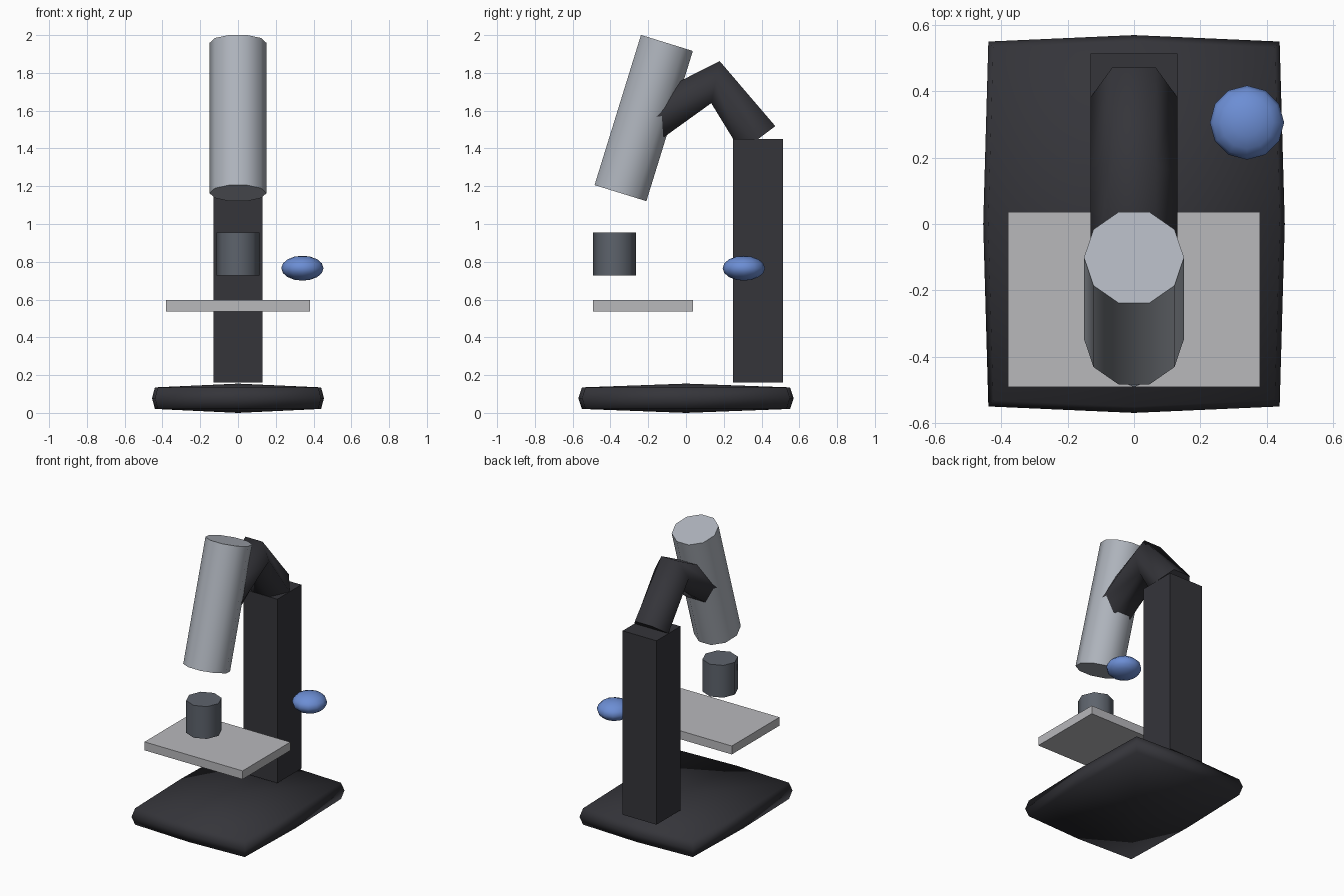
import bpy
import math
from mathutils import Vector

if "Cube" in bpy.data.objects:
    bpy.data.objects.remove(bpy.data.objects["Cube"])


def colour(name, rgb):
    m = bpy.data.materials.new(name)
    m.diffuse_color = (*rgb, 1)
    m.use_nodes = True
    m.node_tree.nodes["Principled BSDF"].inputs["Base Color"].default_value = m.diffuse_color
    return m


DARK = colour("dark_paint", (0.035, 0.035, 0.042))
METAL = colour("metal", (0.43, 0.46, 0.51))
STEEL = colour("steel", (0.11, 0.125, 0.15))
PLATE = colour("plate", (0.48, 0.48, 0.50))
BLUE = colour("blue", (0.15, 0.27, 0.66))


def ring(n, centre, tilt, rx, rv, power=1.0):
    """Ring with a vertex on +x; its second axis is y tilted about x."""
    v = Vector((0, math.cos(tilt), math.sin(tilt)))
    pts = []
    for i in range(n):
        a = 2 * math.pi * i / n
        c, s = math.cos(a), math.sin(a)
        c = math.copysign(abs(c) ** power, c) if abs(c) > 1e-6 else 0
        s = math.copysign(abs(s) ** power, s) if abs(s) > 1e-6 else 0
        pts.append(Vector(centre) + Vector((rx * c, 0, 0)) + v * (rv * s))
    return pts


def loft(name, rings, mat, caps=True, poles=None, angle=50):
    """Skin a list of equal rings, ended by flat caps or pole points."""
    n = len(rings[0])
    verts = [p for r in rings for p in r]
    faces = [(k * n + i, k * n + (i + 1) % n, (k + 1) * n + (i + 1) % n, (k + 1) * n + i)
             for k in range(len(rings) - 1) for i in range(n)]
    last = (len(rings) - 1) * n
    if poles:
        b, t = len(verts), len(verts) + 1
        verts += [Vector(p) for p in poles]
        faces += [((i + 1) % n, i, b) for i in range(n)]
        faces += [(last + i, last + (i + 1) % n, t) for i in range(n)]
    elif caps:
        faces += [tuple(reversed(range(n))), tuple(range(last, last + n))]
    me = bpy.data.meshes.new(name)
    me.from_pydata(verts, [], faces)
    me.materials.append(mat)
    ob = bpy.data.objects.new(name, me)
    bpy.context.collection.objects.link(ob)
    bpy.ops.object.select_all(action='DESELECT')
    ob.select_set(True)
    bpy.context.view_layer.objects.active = ob
    bpy.ops.object.shade_smooth_by_angle(angle=math.radians(angle))
    return ob


def box(name, lo, hi, mat):
    lo, hi = Vector(lo), Vector(hi)
    bpy.ops.mesh.primitive_cube_add(size=1, location=(lo + hi) / 2)
    ob = bpy.context.object
    ob.name = name
    for vert in ob.data.vertices:
        vert.co = vert.co * (hi - lo)
    ob.data.materials.append(mat)


# Pillowed base slab
loft("base", [ring(8, (0, 0, z), 0, 0.455 * k, 0.57 * k, 0.1)
              for z, k in ((0.021, 0.967), (0.078, 1.0), (0.135, 0.967))],
     DARK, poles=[(0, 0, 0), (0, 0, 0.155)], angle=180)

# Column and stage
box("column", (-0.131, 0.248, 0.162), (0.131, 0.514, 1.45), DARK)
box("stage", (-0.38, -0.492, 0.538), (0.38, 0.036, 0.597), PLATE)

# Bent six-sided arm, from column top to the tube
path = [Vector(p) for p in ((0, 0.382, 1.45), (0, 0.156, 1.751), (0, -0.175, 1.557))]
arm = []
for i, p in enumerate(path):
    d = Vector((0, 0, 0))
    if i > 0:
        d += (p - path[i - 1]).normalized()
    if i < 2:
        d += (path[i + 1] - p).normalized()
    arm.append(ring(6, p, math.atan2(-d.y, d.z), 0.131, 0.131))
loft("arm", arm, DARK, angle=75)

# Tilted eyepiece tube
LEAN = -0.3
axis = Vector((0, -math.sin(LEAN), math.cos(LEAN)))
mid = Vector((0, -0.224, 1.561))
loft("eyepiece_tube", [ring(10, mid + axis * s, LEAN, 0.151, 0.151)
                       for s in (-0.416, 0.416)], METAL)

# Objective lens above the stage
loft("objective", [ring(8, (0, -0.378, z), 0, 0.114, 0.114)
                   for z in (0.728, 0.954)], STEEL)

# Focus knob
bpy.ops.mesh.primitive_uv_sphere_add(segments=12, ring_count=8, radius=1,
                                     location=(0.341, 0.306, 0.766))
knob = bpy.context.object
knob.name = "focus_knob"
for vert in knob.data.vertices:
    vert.co = vert.co * Vector((0.112, 0.112, 0.066))
knob.data.materials.append(BLUE)
bpy.ops.object.shade_smooth()
